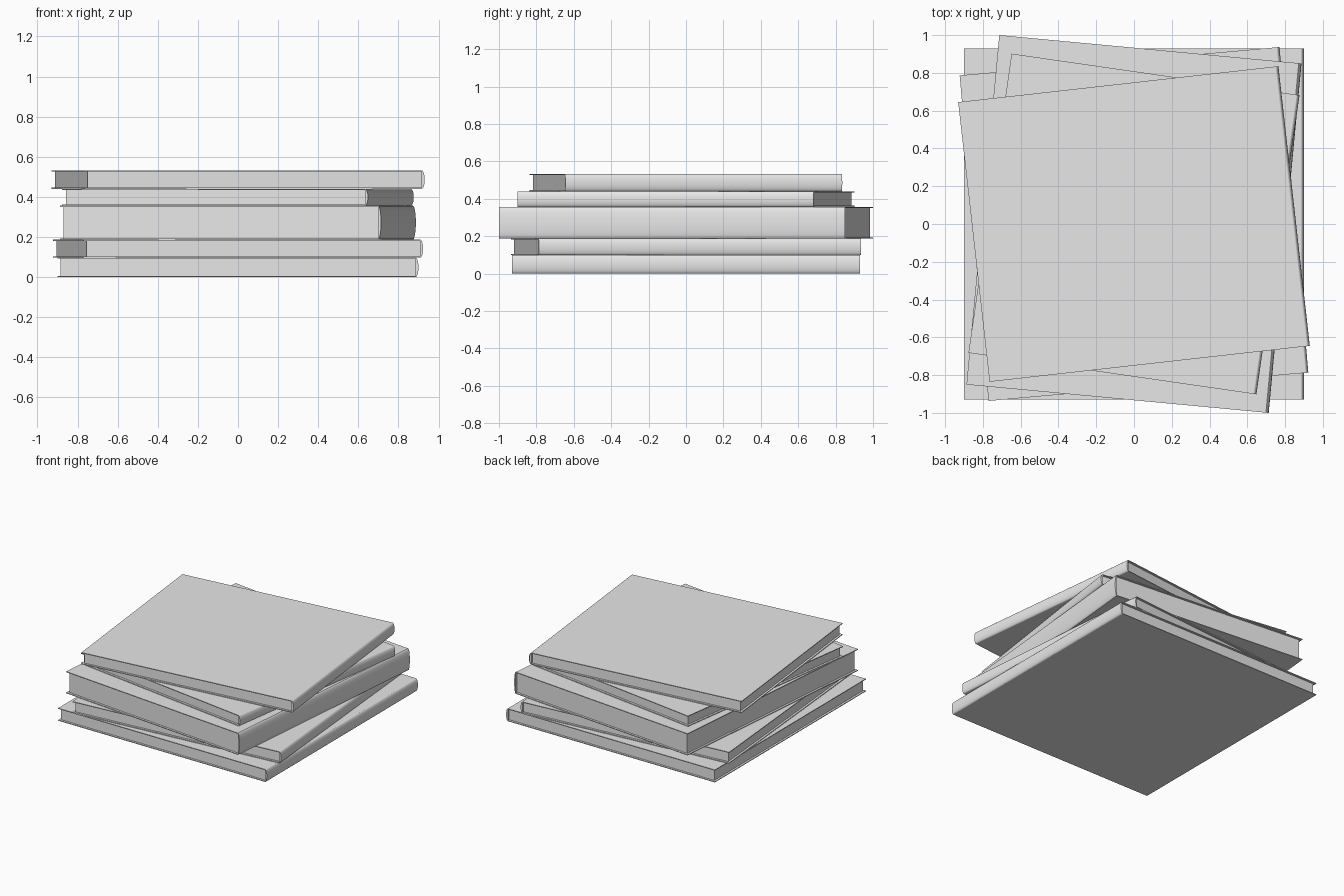
import bpy
import bmesh
from math import sin, cos, pi, radians

cube = bpy.data.objects.get("Cube")
if cube:
    bpy.data.objects.remove(cube, do_unlink=True)

grey = bpy.data.materials.new("plain_grey")
grey.use_nodes = True
grey.diffuse_color = (0.8, 0.8, 0.8, 1)
grey.node_tree.nodes["Principled BSDF"].inputs["Base Color"].default_value = (0.8, 0.8, 0.8, 1)

BOARD = 0.006    # cover thickness
INSET = 0.016    # pages set back from the cover edge
BULGE = 0.015    # how far the rounded spine stands out


def prism(name, profile, y0, y1, angle):
    """Extrude an XZ profile along y, then turn it about z."""
    bm = bmesh.new()
    face = bm.faces.new([bm.verts.new((x, y0, z)) for x, z in profile])
    ext = bmesh.ops.extrude_face_region(bm, geom=[face])
    moved = [v for v in ext["geom"] if isinstance(v, bmesh.types.BMVert)]
    bmesh.ops.translate(bm, verts=moved, vec=(0, y1 - y0, 0))
    bmesh.ops.recalc_face_normals(bm, faces=bm.faces)
    mesh = bpy.data.meshes.new(name)
    bm.to_mesh(mesh)
    bm.free()
    mesh.materials.append(grey)
    mesh.shade_smooth()
    mesh.set_sharp_from_angle(angle=radians(35))
    obj = bpy.data.objects.new(name, mesh)
    obj.rotation_euler.z = angle
    bpy.context.collection.objects.link(obj)
    return obj


def box_profile(x0, x1, z0, z1):
    return [(x0, z0), (x1, z0), (x1, z1), (x0, z1)]


def book(name, width, length, z0, z1, degrees):
    a = radians(degrees)
    left, hinge, end = -width / 2, width / 2 - BULGE, length / 2
    # cover boards
    prism(name + "_bottom_cover", box_profile(left, hinge, z0, z0 + BOARD), -end, end, a)
    prism(name + "_top_cover", box_profile(left, hinge, z1 - BOARD, z1), -end, end, a)
    # page block
    prism(name + "_pages", box_profile(left + INSET, hinge, z0 + BOARD, z1 - BOARD),
          -end + INSET, end - INSET, a)
    # rounded spine
    mid, half, steps = (z0 + z1) / 2, (z1 - z0) / 2, 12
    arc = [(hinge + BULGE * cos(t), mid + half * sin(t))
           for t in (-pi / 2 + pi * i / steps for i in range(steps + 1))]
    prism(name + "_spine", arc, -end, end, a)


# width, length, bottom, top, turn
stack = [
    (1.80, 1.86, 0.0, 0.098, 0),
    (1.70, 1.73, 0.098, 0.187, 5.06),
    (1.607, 1.858, 0.187, 0.357, -5.36),
    (1.54, 1.60, 0.357, 0.44, -8.2),
    (1.706, 1.49, 0.44, 0.532, 6.4),
]
for i, spec in enumerate(stack, 1):
    book(f"book_{i}", *spec)
